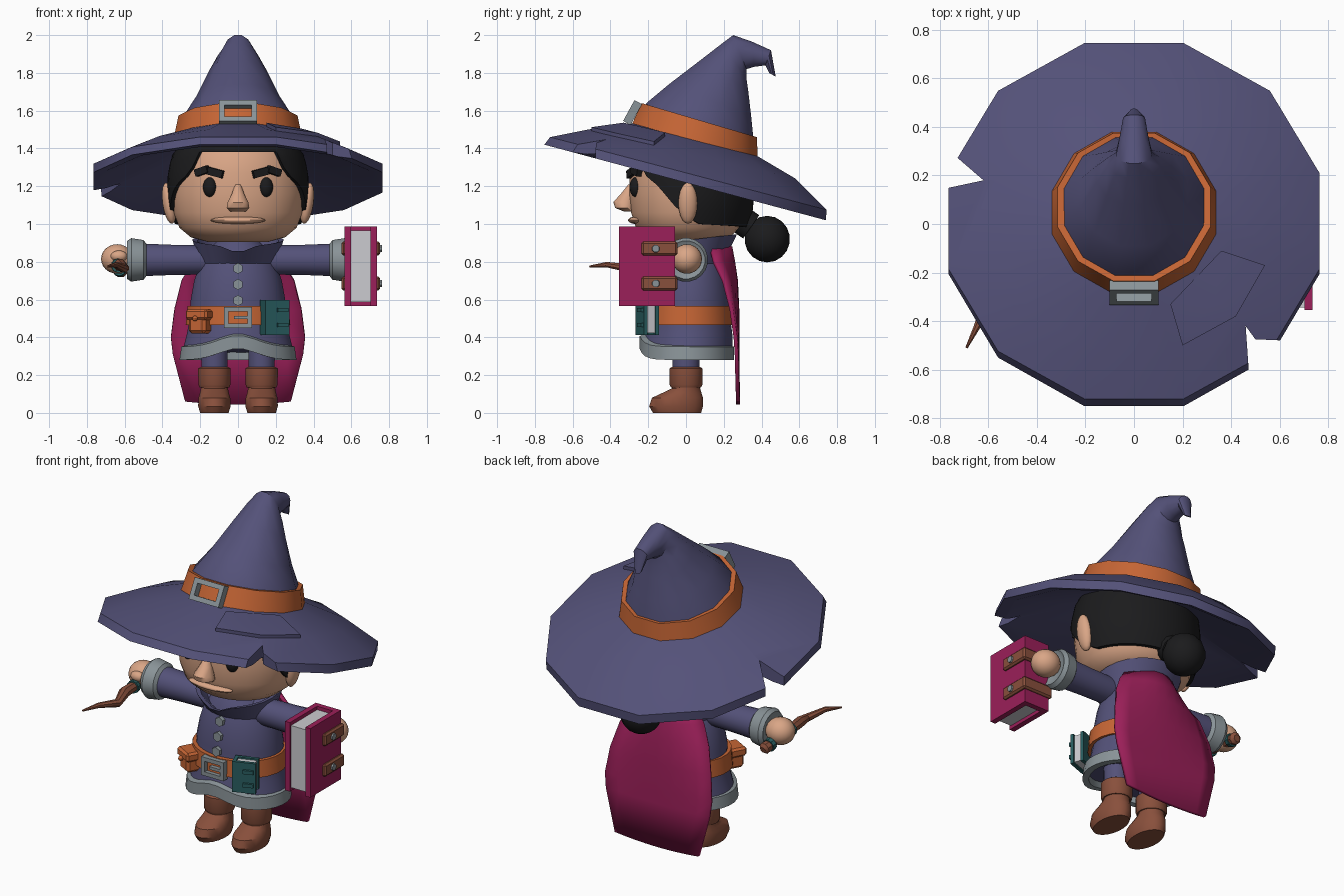
import bpy, bmesh, math
from mathutils import Vector as V, Euler
from mathutils.bvhtree import BVHTree

if "Cube" in bpy.data.objects:
    bpy.data.objects.remove(bpy.data.objects["Cube"])


def colour(name, rgb):
    m = bpy.data.materials.new(name)
    m.diffuse_color = (*rgb, 1)
    m.use_nodes = True
    m.node_tree.nodes["Principled BSDF"].inputs["Base Color"].default_value = m.diffuse_color
    return m


PURPLE = colour("purple cloth", (0.088, 0.083, 0.19))
ORANGE = colour("orange leather", (0.56, 0.13, 0.035))
GREY = colour("grey metal", (0.25, 0.29, 0.31))
BLACK = colour("black hair", (0.011, 0.011, 0.012))
SKIN = colour("skin", (0.70, 0.38, 0.24))
BROWN = colour("brown leather", (0.25, 0.08, 0.045))
CRIMSON = colour("crimson cloth", (0.33, 0.014, 0.1))
TEAL = colour("teal", (0.022, 0.11, 0.115))
PAPER = colour("paper", (0.6, 0.6, 0.63))


def finish(name, bm, mat):
    bmesh.ops.recalc_face_normals(bm, faces=bm.faces[:])
    me = bpy.data.meshes.new(name)
    bm.to_mesh(me)
    bm.free()
    me.materials.append(mat)
    ob = bpy.data.objects.new(name, me)
    bpy.context.collection.objects.link(ob)
    return ob


def loft(name, secs, mat, n=24, loop=False, deform=None):
    """Skin sections given as (centre, half axis u, half axis v)."""
    bm, k, rows = bmesh.new(), 1 / math.cos(math.pi / n), []
    for c, u, v in secs:
        row = []
        for i in range(n):
            a = (i + 0.5) * math.tau / n
            p = V(c) + (V(u) * math.cos(a) + V(v) * math.sin(a)) * k
            if deform:
                deform(p)
            row.append(bm.verts.new(p))
        rows.append(row)
    pairs = list(zip(rows, rows[1:])) + ([(rows[-1], rows[0])] if loop else [])
    for a, b in pairs:
        for i in range(n):
            j = (i + 1) % n
            bm.faces.new((a[i], a[j], b[j], b[i]))
    if not loop:
        bm.faces.new(rows[0])
        bm.faces.new(rows[-1])
    return finish(name, bm, mat)


def fb(fy, fz, by, bz, rx, x=0):
    """Section from its front and back points and its half width."""
    f, b = V((x, fy, fz)), V((x, by, bz))
    return (f + b) / 2, (b - f) / 2, V((rx, 0, 0))


def flat(z, rx, ry, y=0.02):
    return (0, y, z), (0, ry, 0), (rx, 0, 0)


def side(x, r, z=0.81, y=0.0):
    return (x, y, z), (0, r, 0), (0, 0, r)


def tube(name, pts, mat, n=8):
    """Round rod through (point, radius) pairs."""
    secs = []
    for i, (p, r) in enumerate(pts):
        d = V(pts[min(i + 1, len(pts) - 1)][0]) - V(pts[max(i - 1, 0)][0])
        u = d.normalized().cross(V((0, 0, 1))).normalized()
        secs.append((p, u * r, d.normalized().cross(u) * r))
    return loft(name, secs, mat, n)


def box(name, c, size, mat, rot=(0, 0, 0), bev=0.0):
    bm = bmesh.new()
    bmesh.ops.create_cube(bm, size=1)
    for v in bm.verts:
        v.co = v.co * V(size)
    if bev:
        bmesh.ops.bevel(bm, geom=bm.edges[:], offset=bev, segments=1, affect='EDGES')
    for v in bm.verts:
        v.co.rotate(Euler(rot))
        v.co += V(c)
    return finish(name, bm, mat)


def ball(name, c, r, mat, seg=20, rings=12, rot=(0, 0, 0)):
    bm = bmesh.new()
    bmesh.ops.create_uvsphere(bm, u_segments=seg, v_segments=rings, radius=1)
    for v in bm.verts:
        v.co = v.co * V(r)
        v.co.rotate(Euler(rot))
        v.co += V(c)
    return finish(name, bm, mat)


def frame(name, c, u, v, depth, t, mat):
    """Rectangular buckle ring."""
    c, u, v = V(c), V(u), V(v)
    d = u.cross(v).normalized() * depth / 2
    ui, vi = u * (1 - t / u.length), v * (1 - t / v.length)
    # four-sided sections stand on their corners, so the half axes are the flat sides
    return loft(name, [(c - d, u, v), (c + d, u, v), (c + d, ui, vi), (c - d, ui, vi)], mat, 4, True)


def book(name, c, size, t, mat, rz=0.0):
    """Two boards and a spine (+y) around a page block."""
    w, d, h = size

    def put(part, o, s, m):
        o = V(o)
        o.rotate(Euler((0, 0, rz)))
        box(name + part, V(c) + o, s, m, (0, 0, rz))
    for s in (-1, 1):
        put("_board", (s * (w - t) / 2, 0, 0), (t, d, h), mat)
    put("_spine", (0, (d - t) / 2, 0), (w - t, t, h), mat)
    put("_pages", (0, -0.005, 0), (w - 2 * t, d - 0.03, h * 0.9), PAPER)


# --- Hat ---
brim = loft("hat_brim", [
    fb(-0.27, 1.535, 0.36, 1.37, 0.31), fb(-0.52, 1.50, 0.58, 1.24, 0.57),
    fb(-0.72, 1.46, 0.745, 1.075, 0.765), fb(-0.75, 1.42, 0.74, 1.02, 0.765),
    fb(-0.68, 1.41, 0.68, 1.055, 0.70), fb(-0.28, 1.45, 0.34, 1.29, 0.32)], PURPLE, 12, True)
notches = ([(.46, -.42), (.5, -.475), (.85, -.49), (.85, -.85), (.49, -.85)],
           [(-.62, .18), (-.73, .275), (-.9, .42), (-.9, .12)])
for pts in notches:
    bm = bmesh.new()
    f = bm.faces.new([bm.verts.new((x, y, 0.9)) for x, y in pts])
    ext = bmesh.ops.extrude_face_region(bm, geom=[f])["geom"]
    for v in ext:
        if isinstance(v, bmesh.types.BMVert):
            v.co.z = 1.8
    cutter = finish("notch_cutter", bm, PURPLE)
    cutter.hide_render = True
    mod = brim.modifiers.new("notch", 'BOOLEAN')
    mod.operation, mod.solver, mod.object = 'DIFFERENCE', 'EXACT', cutter
    dg = bpy.context.evaluated_depsgraph_get()
    me = bpy.data.meshes.new_from_object(brim.evaluated_get(dg))
    brim.modifiers.clear()
    brim.data = me
    bpy.data.objects.remove(cutter)

# Sewn patch lying on the brim
bm = bmesh.new()
bm.from_mesh(brim.data)
tree = BVHTree.FromBMesh(bm)
bm.free()
bm = bmesh.new()
lo, hi = [], []
for x, y in [(.335, -.3), (.36, -.11), (.54, -.17), (.42, -.38), (.2, -.5), (.15, -.33)]:
    z = tree.ray_cast(V((x, y, 3)), V((0, 0, -1)))[0].z
    lo.append(bm.verts.new((x, y, z - 0.02)))
    hi.append(bm.verts.new((x, y, z + 0.02)))
for i in range(1, 6):
    j = i % 5 + 1
    bm.faces.new((hi[0], hi[i], hi[j]))
    bm.faces.new((lo[0], lo[j], lo[i]))
    bm.faces.new((hi[i], lo[i], lo[j], hi[j]))
finish("hat_patch", bm, PURPLE)

loft("hat_cone", [
    fb(-0.26, 1.52, 0.36, 1.38, 0.315), fb(-0.21, 1.64, 0.355, 1.47, 0.285),
    fb(-0.09, 1.74, 0.345, 1.57, 0.22), fb(0.08, 1.87, 0.33, 1.70, 0.155),
    fb(0.19, 1.955, 0.32, 1.77, 0.11), fb(0.25, 2.0, 0.32, 1.82, 0.075),
    fb(0.35, 1.965, 0.36, 1.832, 0.06), fb(0.45, 1.92, 0.42, 1.84, 0.045),
    fb(0.475, 1.78, 0.44, 1.80, 0.02)], PURPLE, 12)
loft("hat_band", [
    fb(-0.29, 1.52, 0.38, 1.345, 0.34), fb(-0.235, 1.64, 0.375, 1.46, 0.315),
    fb(-0.20, 1.63, 0.345, 1.46, 0.28), fb(-0.25, 1.51, 0.34, 1.345, 0.30)], ORANGE, 12, True)
frame("hat_buckle", (0, -0.283, 1.59), (0.1, 0, 0), (0, 0.03, 0.055), 0.045, 0.028, GREY)

# --- Head ---
HEAD = [(.905, .16, .14), (.93, .25, .22), (.98, .31, .275), (1.06, .34, .3),
        (1.16, .353, .31), (1.27, .35, .308), (1.38, .325, .29), (1.48, .25, .22)]
loft("head", [flat(z, a, b, 0.01) for z, a, b in HEAD], SKIN, 32)


def lerp(table, t):
    for p, q in zip(table, table[1:]):
        if t <= q[0]:
            k = (t - p[0]) / (q[0] - p[0])
            return [a + (b - a) * k for a, b in zip(p, q)][1:]
    return table[-1][1:]


# Hair shell whose lower edge follows the hairline round the head
LINE = [(0, 1.38), (36, 1.38), (44, 1.27), (62, 1.2), (80, 1.08), (100, 1.0), (180, .98)]
bm = bmesh.new()
grid = []
for r in range(8):
    row = []
    for i in range(60):
        a = i * math.tau / 60
        zb = lerp(LINE, min(i, 60 - i) * 6)[0]
        z = zb + (1.46 - zb) * max(r - 1, 0) / 6
        rx, ry = lerp(HEAD, z)
        g = 0.0 if r == 0 else 0.022
        back = 0.02 * max(0, -math.cos(a))
        row.append(bm.verts.new(((rx + g) * math.sin(a), 0.01 - (ry + g + back) * math.cos(a), z)))
    grid.append(row)
for a, b in zip(grid, grid[1:]):
    for i in range(60):
        j = (i + 1) % 60
        bm.faces.new((a[i], a[j], b[j], b[i]))
finish("hair", bm, BLACK)
ball("hair_bun", (0, 0.43, 0.92), (0.12, 0.12, 0.123), BLACK, 14, 9)
tube("hair_tie", [((0, 0.28, 1.03), 0.075), ((0, 0.345, 0.985), 0.075)], BLACK, 12)

for s in (-1, 1):
    ball("eye", (s * 0.15, -0.268, 1.195), (0.036, 0.03, 0.052), BLACK, rot=(0, 0, s * 0.4))
    box("eyebrow_inner", (s * 0.118, -0.285, 1.272), (0.085, 0.035, 0.04), BLACK, (0, -s * 0.25, s * 0.35))
    box("eyebrow_outer", (s * 0.19, -0.262, 1.28), (0.075, 0.035, 0.038), BLACK, (0, s * 0.3, s * 0.5))
    ball("ear", (s * 0.365, 0.01, 1.11), (0.035, 0.05, 0.11), SKIN, 16, 10, (0, s * 0.15, 0))
loft("nose", [fb(-.305, 1.21, -.27, 1.21, .015), fb(-.345, 1.16, -.27, 1.16, .033),
              fb(-.385, 1.115, -.27, 1.115, .055), fb(-.375, 1.085, -.27, 1.085, .06),
              fb(-.325, 1.065, -.27, 1.065, .04)], SKIN, 12)
ball("lips", (0, -0.262, 1.02), (0.145, 0.045, 0.02), SKIN)


# --- Coat ---
def hem(p):
    if p.y < 0 and p.z < 0.45:
        p.z += 0.06 * math.exp(-(p.x / 0.14) ** 2)


loft("coat", [flat(.32, .295, .235, .01), flat(.42, .27, .225), flat(.5, .255, .215), flat(.6, .25, .215),
              flat(.7, .232, .2), flat(.8, .2, .175), flat(.87, .15, .14), flat(.92, .1, .1)],
     PURPLE, 32, deform=hem)
loft("coat_trim", [flat(.28, .31, .25, .005), flat(.35, .30, .25, .005), flat(.36, .27, .22, .005),
                   flat(.28, .27, .22, .005)], GREY, 32, True, hem)


def collar_dip(p):
    if p.z > 0.86:
        p.z += 0.12 * (p.y - 0.01)
        if p.y < 0:
            p.z -= 0.035 * math.exp(-(p.x / 0.07) ** 2)


loft("collar", [flat(.79, .205, .175), flat(.915, .24, .25), flat(.91, .215, .225), flat(.80, .15, .14)],
     PURPLE, 24, True, collar_dip)
for z, y in ((.765, -.168), (.68, -.187), (.595, -.2)):
    tube("button", [((0, y + 0.02, z), 0.025), ((0, y - 0.015, z), 0.025)], GREY, 6)
loft("belt", [flat(.465, .277, .235, .01), flat(.565, .267, .23, .01), flat(.565, .23, .2, .01),
              flat(.465, .23, .2, .01)], ORANGE, 24, True)
frame("belt_buckle", (0, -0.228, 0.505), (0.075, 0, 0), (0, 0, 0.056), 0.04, 0.024, GREY)
box("buckle_tongue", (0.02, -0.235, 0.505), (0.08, 0.025, 0.018), GREY)
box("pouch", (-0.2, -0.17, 0.475), (0.1, 0.09, 0.11), ORANGE, (0, 0, -0.5), 0.015)
box("pouch_flap", (-0.2, -0.173, 0.52), (0.13, 0.105, 0.055), ORANGE, (0, 0, -0.5), 0.012)
ball("pouch_stud", (-0.228, -0.225, 0.5), (0.015, 0.015, 0.015), ORANGE, 8, 6)
book("small_book", (0.195, -0.205, 0.505), (0.085, 0.135, 0.185), 0.02, TEAL, math.pi / 2 + 0.35)
for z in (0.465, 0.545):
    box("small_book_clasp", (0.235, -0.235, z), (0.06, 0.03, 0.022), TEAL, (0, 0, 0.35))

# --- Cape ---
bm = bmesh.new()
rows = []
for z, w, yc, ye in [(.88, .17, .235, .13), (.80, .23, .25, .15), (.7, .295, .265, .2), (.55, .335, .272, .24),
                     (.4, .355, .274, .262), (.31, .345, .274, .268), (.06, .28, .275, .275)]:
    row = []
    for i in range(9):
        t = i / 4 - 1
        dz = -0.015 * (1 - t * t) if z < 0.1 else 0
        row.append(bm.verts.new((w * t, yc + (ye - yc) * t * t, z + dz)))
    rows.append(row)
for a, b in zip(rows, rows[1:]):
    for i in range(8):
        bm.faces.new((a[i], b[i], b[i + 1], a[i + 1]))
cape = finish("cape", bm, CRIMSON)
cape.modifiers.new("thickness", 'SOLIDIFY').thickness = 0.02
cape.modifiers["thickness"].offset = 0

# --- Arms and legs ---
for s in (-1, 1):
    loft("sleeve", [side(s * .08, .07), side(s * .2, .078), side(s * .35, .08), side(s * .5, .086)], PURPLE, 20)
    loft("cuff", [side(s * .485, .085), side(s * .5, .105), side(s * .565, .115),
                  side(s * .588, .1), side(s * .57, .07)], GREY, 20)
    ball("hand", (s * 0.64, 0.005, 0.815), (0.085, 0.08, 0.078), SKIN)
    ball("thumb", (s * 0.63, -0.065, 0.83), (0.045, 0.03, 0.03), SKIN, 12, 8)
    x = s * 0.125
    loft("trouser_leg", [fb(-.07, .2, .07, .2, .068, x), fb(-.075, .4, .075, .4, .072, x)], PURPLE, 20)
    loft("boot", [fb(-.175, 0, .08, 0, .075, x), fb(-.195, .035, .09, .035, .086, x),
                  fb(-.18, .08, .09, .08, .084, x), fb(-.12, .108, .082, .105, .076, x),
                  fb(-.075, .13, .075, .13, .072, x), fb(-.075, .2, .075, .2, .074, x)], BROWN, 20)
    loft("boot_cuff", [fb(-.08, .135, .08, .135, .079, x), fb(-.087, .15, .087, .15, .085, x),
                       fb(-.088, .235, .088, .235, .086, x), fb(-.075, .243, .075, .243, .074, x)], BROWN, 20)

# --- Spell book ---
book("spell_book", (0.65, -0.207, 0.777), (0.17, 0.295, 0.42), 0.033, CRIMSON)
for z in (0.87, 0.685):
    box("book_strap", (0.65, -0.14, z), (0.205, 0.19, 0.075), BROWN, bev=0.01)
    tube("strap_stud", [((0.74, -0.16, z), 0.022), ((0.762, -0.16, z), 0.018)], GREY, 8)

# --- Wand ---
tube("wand", [((-.62, .145, .745), .018), ((-.62, .13, .75), .033), ((-.63, .07, .765), .026),
              ((-.635, -.08, .78), .026), ((-.625, -.2, .785), .03), ((-.6, -.3, .765), .022),
              ((-.645, -.42, .785), .014), ((-.69, -.51, .775), .005)], BROWN)
tube("wand_ring_back", [((-.627, .1, .757), .036), ((-.629, .075, .763), .036)], TEAL, 10)
tube("wand_ring_front", [((-.635, -.085, .78), .036), ((-.633, -.11, .78), .036)], TEAL, 10)

for ob in bpy.context.scene.objects:
    ob.select_set(ob.type == 'MESH')
    bpy.context.view_layer.objects.active = ob
bpy.ops.object.shade_smooth_by_angle(angle=math.radians(35))
